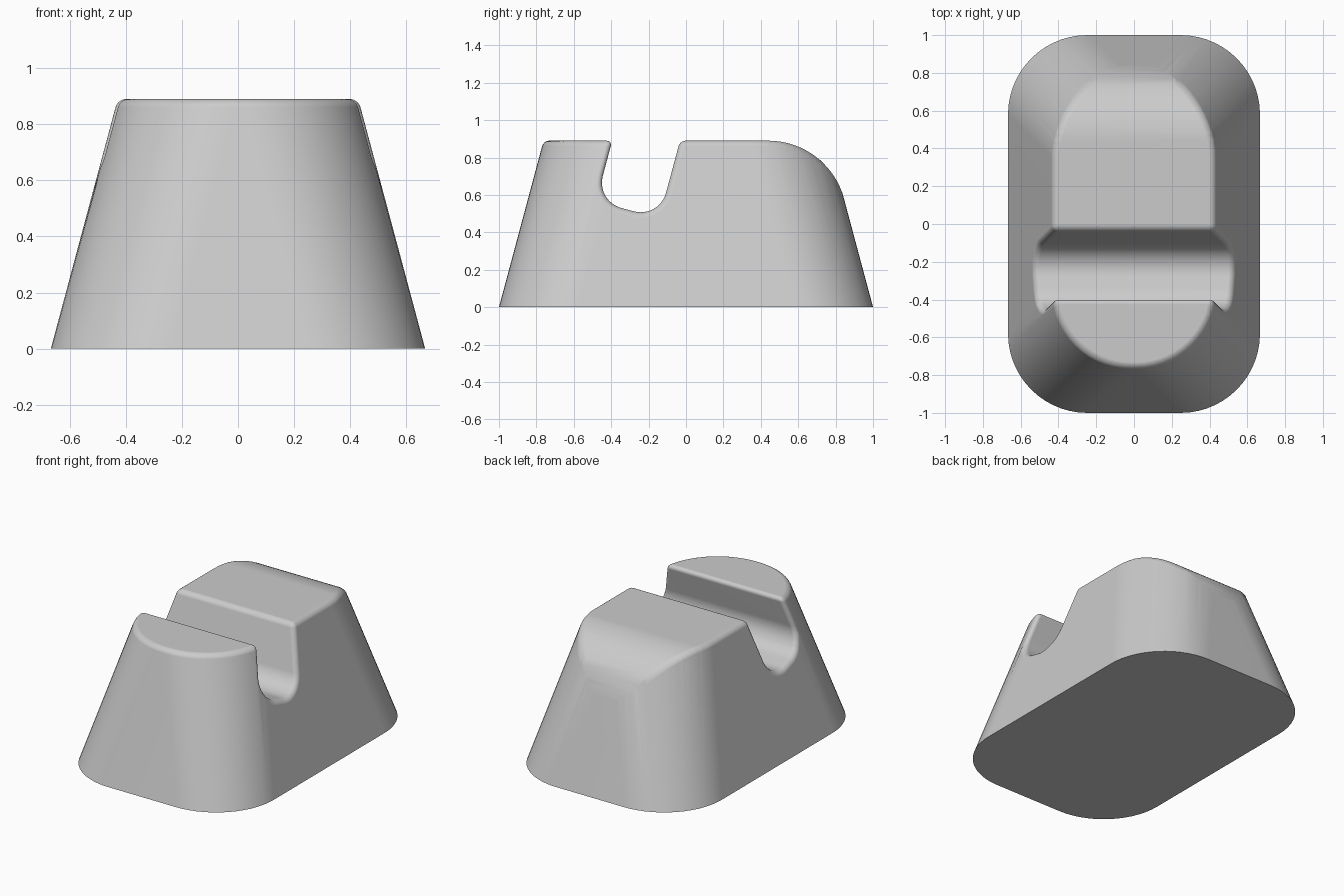
import bpy, bmesh, math
from mathutils import Vector

cube = bpy.data.objects.get("Cube")
if cube:
    bpy.data.objects.remove(cube)

HEIGHT = 0.89
TAPER = math.radians(15)
CORNER = 0.42


def make_object(name, bm):
    bmesh.ops.recalc_face_normals(bm, faces=bm.faces)
    mesh = bpy.data.meshes.new(name)
    bm.to_mesh(mesh)
    bm.free()
    obj = bpy.data.objects.new(name, mesh)
    bpy.context.collection.objects.link(obj)
    return obj


def arc(cx, cy, r, start, end, steps):
    """Points on an arc, angles in degrees."""
    angles = [math.radians(start + (end - start) * i / steps) for i in range(steps + 1)]
    return [(cx + r * math.cos(a), cy + r * math.sin(a)) for a in angles]


def loft(bm, lower, upper):
    """Closed solid between two matching rings."""
    a = [bm.verts.new(p) for p in lower]
    b = [bm.verts.new(p) for p in upper]
    for i in range(len(a)):
        j = (i + 1) % len(a)
        bm.faces.new((a[i], a[j], b[j], b[i]))
    bm.faces.new(a[::-1])
    bm.faces.new(b)


def rounded_ring(z):
    """Rounded rectangle shrinking with height, constant corner radius."""
    inset = z * math.tan(TAPER)
    cx, cy = 0.667 - inset - CORNER, 1.0 - inset - CORNER
    pts = []
    for sx, sy, start in ((1, 1, 0), (-1, 1, 90), (-1, -1, 180), (1, -1, 270)):
        pts += [(x, y, z) for x, y in arc(sx * cx, sy * cy, CORNER, start, start + 90, 14)]
    return pts


# Tapered block
bm = bmesh.new()
loft(bm, rounded_ring(0), rounded_ring(0.9))
stand = make_object("stand_body", bm)

# Side profile: leaning slot, flat top and rounded back shoulder
across = Vector((math.cos(TAPER), -math.sin(TAPER)))
along = Vector((math.sin(TAPER), math.cos(TAPER)))
floor = Vector((-0.312, 0.521))
half, fillet = 0.175, 0.14


def slot_point(u, v):
    return tuple(floor + across * u + along * v)


def wall_top(u):
    p = Vector(slot_point(u, 0))
    return tuple(p + along * ((HEIGHT - p.y) / along.y))


slot = [wall_top(-half)]
slot += [slot_point(*p) for p in arc(-half + fillet, fillet, fillet, 180, 270, 12)]
slot += [slot_point(*p) for p in arc(half - fillet, fillet, fillet, 270, 360, 12)]
slot.append(wall_top(half))
shoulder = arc(0.44, HEIGHT - 0.42, 0.42, 90, 15, 16)
profile = [(-1.2, -0.2), (-1.2, HEIGHT)] + slot + shoulder + [(1.2, 0.57), (1.2, -0.2)]

bm = bmesh.new()
loft(bm, [(-1, y, z) for y, z in profile], [(1, y, z) for y, z in profile])
cutter = make_object("profile_cutter", bm)

# Cut the block to the profile
mod = stand.modifiers.new("profile", 'BOOLEAN')
mod.operation = 'INTERSECT'
mod.solver = 'EXACT'
mod.object = cutter
bpy.context.view_layer.objects.active = stand
stand.select_set(True)
bpy.ops.object.modifier_apply(modifier=mod.name)
bpy.data.objects.remove(cutter)

# Soften the rim and the slot edges
bm = bmesh.new()
bm.from_mesh(stand.data)
bmesh.ops.remove_doubles(bm, verts=bm.verts, dist=0.002)
rim = [e for e in bm.edges if len(e.link_faces) == 2
       and e.calc_face_angle(0) > math.radians(32)
       and min(v.co.z for v in e.verts) > 0.1]
bmesh.ops.bevel(bm, geom=rim, offset=0.03, offset_type='OFFSET', segments=5,
                profile=0.5, affect='EDGES', clamp_overlap=False)
bmesh.ops.recalc_face_normals(bm, faces=bm.faces)
bm.to_mesh(stand.data)
bm.free()

# Grey finish and smooth shading
grey = bpy.data.materials.new("plain_grey")
grey.use_nodes = True
colour = (0.6, 0.6, 0.6, 1)
grey.diffuse_color = colour
grey.node_tree.nodes["Principled BSDF"].inputs["Base Color"].default_value = colour
stand.data.materials.clear()
stand.data.materials.append(grey)
bpy.ops.object.shade_smooth_by_angle(angle=math.radians(30))
weighted = stand.modifiers.new("flat_face_normals", 'WEIGHTED_NORMAL')
weighted.keep_sharp = True
